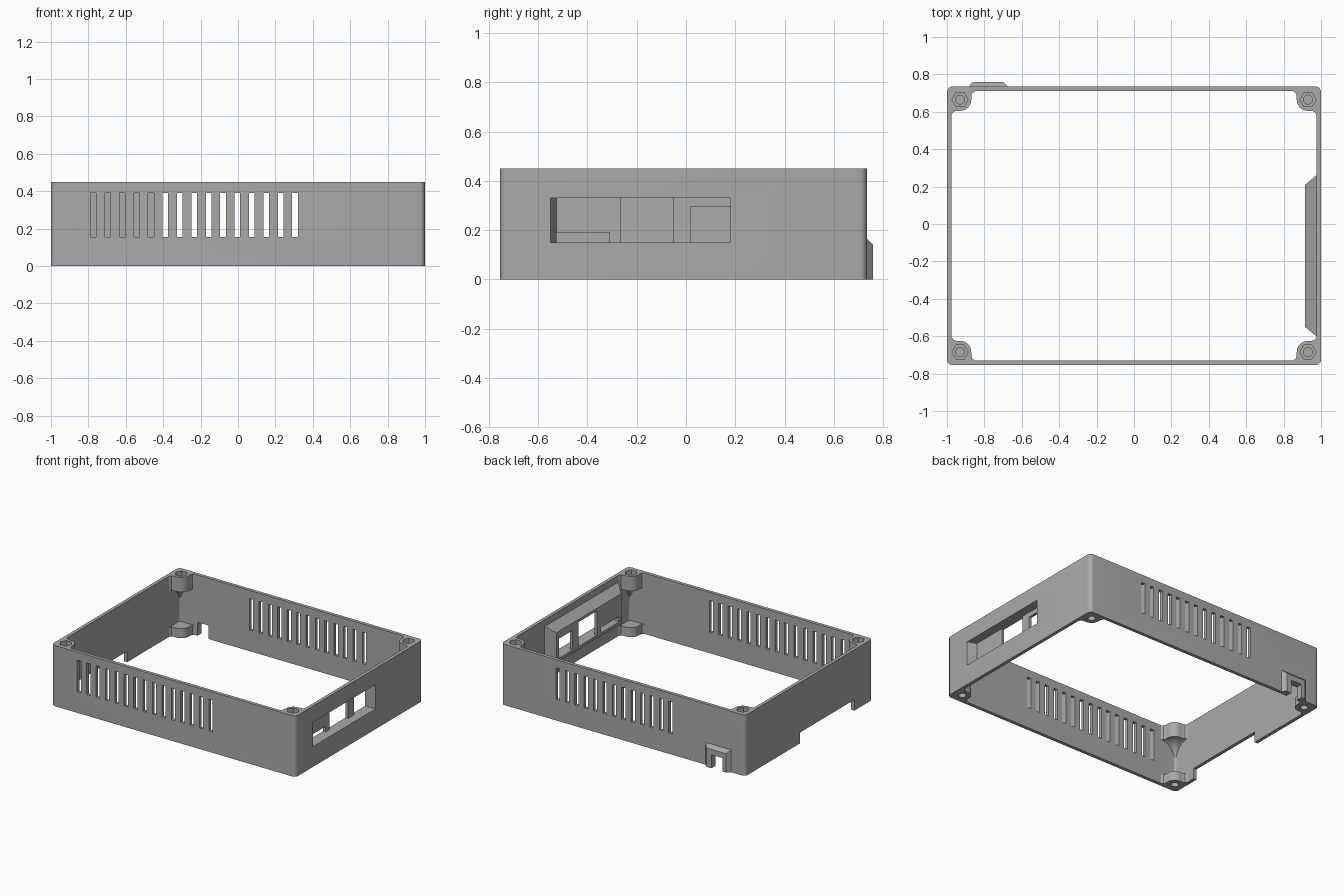
import bpy, bmesh, math
from mathutils import Vector

cube = bpy.data.objects.get("Cube")
if cube:
    bpy.data.objects.remove(cube, do_unlink=True)

grey = bpy.data.materials.new("mid_grey")
grey.use_nodes = True
tone = (0.4, 0.4, 0.4, 1)
grey.diffuse_color = tone
grey.node_tree.nodes["Principled BSDF"].inputs["Base Color"].default_value = tone

FRONT, BACK, HEIGHT, WALL = -0.755, 0.735, 0.45, 0.025


def loft(bm, rings):
    """Closed solid through rings of equal point count."""
    rows = [[bm.verts.new(p) for p in ring] for ring in rings]
    faces = [bm.faces.new(rows[0][::-1]), bm.faces.new(rows[-1])]
    for a, b in zip(rows, rows[1:]):
        for i in range(len(a)):
            j = (i + 1) % len(a)
            faces.append(bm.faces.new((a[i], a[j], b[j], b[i])))
    bmesh.ops.recalc_face_normals(bm, faces=faces)


def at_z(points, z):
    return [(x, y, z) for x, y in points]


def rect(a0, a1, b0, b1):
    return [(a0, b0), (a1, b0), (a1, b1), (a0, b1)]


def at_x(points, x):
    return [(x, y, z) for y, z in points]


def at_y(points, y):
    return [(x, y, z) for x, z in points]


def box(bm, x0, x1, y0, y1, z0, z1):
    loft(bm, [at_z(rect(x0, x1, y0, y1), z) for z in (z0, z1)])


def circle(cx, cy, r, n):
    return [(cx + r * math.cos(math.tau * i / n), cy + r * math.sin(math.tau * i / n)) for i in range(n)]


def rounded(inset, r, steps=6):
    """Rounded outline of the frame, moved inward by inset."""
    x, y0, y1 = 1 - inset, FRONT + inset, BACK - inset
    pts = []
    for k, (cx, cy) in enumerate([(x - r, y1 - r), (r - x, y1 - r), (r - x, y0 + r), (x - r, y0 + r)]):
        for i in range(steps + 1):
            a = math.pi / 2 * (k + i / steps)
            pts.append((cx + r * math.cos(a), cy + r * math.sin(a)))
    return pts


def make(name, bm):
    mesh = bpy.data.meshes.new(name)
    bm.to_mesh(mesh)
    bm.free()
    mesh.materials.append(grey)
    obj = bpy.data.objects.new(name, mesh)
    bpy.context.collection.objects.link(obj)
    return obj


def combine(target, bm, operation):
    tool = make("helper", bm)
    tool.hide_render = True
    mod = target.modifiers.new("cut", "BOOLEAN")
    mod.operation, mod.solver, mod.object = operation, "EXACT", tool
    bpy.context.view_layer.objects.active = target
    bpy.ops.object.modifier_apply(modifier=mod.name)
    bpy.data.objects.remove(tool, do_unlink=True)


# Open frame wall
bm = bmesh.new()
loft(bm, [at_z(rounded(0, 0.03), z) for z in (0, HEIGHT)])
frame = make("case_frame", bm)
bm = bmesh.new()
loft(bm, [at_z(rounded(WALL, 0.015), z) for z in (-0.1, HEIGHT + 0.1)])
combine(frame, bm, "DIFFERENCE")

# Corner screw bosses: outline measured inward from the two outer walls
BASE = 0.012
side = [(0.15, BASE), (0.15, 0.025), (0.136, 0.034), (0.13, 0.05)]
arc = [(0.07 + 0.06 * math.cos(a), 0.07 + 0.06 * math.sin(a))
       for a in (math.pi / 2 * i / 10 for i in range(11))]
outline = [(BASE, BASE)] + side + arc + [(v, u) for u, v in side[::-1]]
corners = [(sx, sy) for sx in (-1, 1) for sy in (-1, 1)]


def place(points, sx, sy):
    return [(sx * (1 - u), BACK - v if sy > 0 else FRONT + v) for u, v in points]


bm = bmesh.new()
for sx, sy in corners:
    # Low boss
    loft(bm, [at_z(place(outline, sx, sy), z) for z in (0, 0.07)])
    # Upper boss with a concave underside sweeping into the corner
    rings = []
    for i in range(9):
        a = math.pi / 2 * i / 8
        s = 1 - 0.92 * math.cos(a)
        ring = [(BASE + (u - BASE) * s, BASE + (v - BASE) * s) for u, v in outline]
        rings.append(at_z(place(ring, sx, sy), 0.17 + 0.17 * math.sin(a)))
    rings.append(at_z(place(outline, sx, sy), HEIGHT))
    loft(bm, rings)
combine(frame, bm, "UNION")

# Connector pocket housing inside the left wall, cable hood on the back
bm = bmesh.new()
loft(bm, [at_x(rect(-0.61, 0.27, 0.07, 0.41), 0.985),
          at_x(rect(-0.60, 0.26, 0.08, 0.40), 0.975),
          at_x(rect(-0.55, 0.21, 0.13, 0.35), 0.915)])
loft(bm, [at_y(rect(-0.885, -0.675, 0, 0.165), BACK - 0.01),
          at_y(rect(-0.885, -0.675, 0, 0.165), BACK),
          at_y(rect(-0.86, -0.70, 0, 0.14), BACK + 0.025)])
combine(frame, bm, "UNION")

# Ventilation slots, cable openings, pocket recess, nut pockets
bm = bmesh.new()
for count, start, y in ((15, -0.773, FRONT), (13, -0.388, BACK)):
    for i in range(count):
        x = start + 0.077 * i
        box(bm, x - 0.015, x + 0.015, y - 0.06, y + 0.06, 0.155, 0.39)
box(bm, -1.1, -0.9, -0.54, 0.096, -0.1, 0.08)
box(bm, -0.83, -0.74, 0.66, 0.85, -0.1, 0.1)
loft(bm, [at_x(rect(-0.525, 0.18, 0.15, 0.33), 0.935),
          at_x(rect(-0.55, 0.18, 0.15, 0.33), 1.0),
          at_x(rect(-0.55, 0.18, 0.15, 0.33), 1.1)])
for sx, sy in corners:
    cx, cy = place([(0.07, 0.07)], sx, sy)[0]
    loft(bm, [at_z(circle(cx, cy, 0.043, 6), z) for z in (0.40, 0.5)])
    loft(bm, [at_z(circle(cx, cy, 0.026, 20), z) for z in (-0.05, 0.05)])
combine(frame, bm, "DIFFERENCE")

# Connector holes through the pocket floor, screw holes
bm = bmesh.new()
for y0, y1, top in ((-0.525, -0.31, 0.19), (-0.265, -0.05, 0.33), (0.02, 0.18, 0.295)):
    box(bm, 0.85, 0.96, y0, y1, 0.15, top)
for sx, sy in corners:
    cx, cy = place([(0.07, 0.07)], sx, sy)[0]
    loft(bm, [at_z(circle(cx, cy, 0.024, 20), z) for z in (0.355, 0.42)])
combine(frame, bm, "DIFFERENCE")

bpy.ops.object.select_all(action="DESELECT")
frame.select_set(True)
bpy.context.view_layer.objects.active = frame
bpy.ops.object.shade_smooth_by_angle(angle=math.radians(30))
